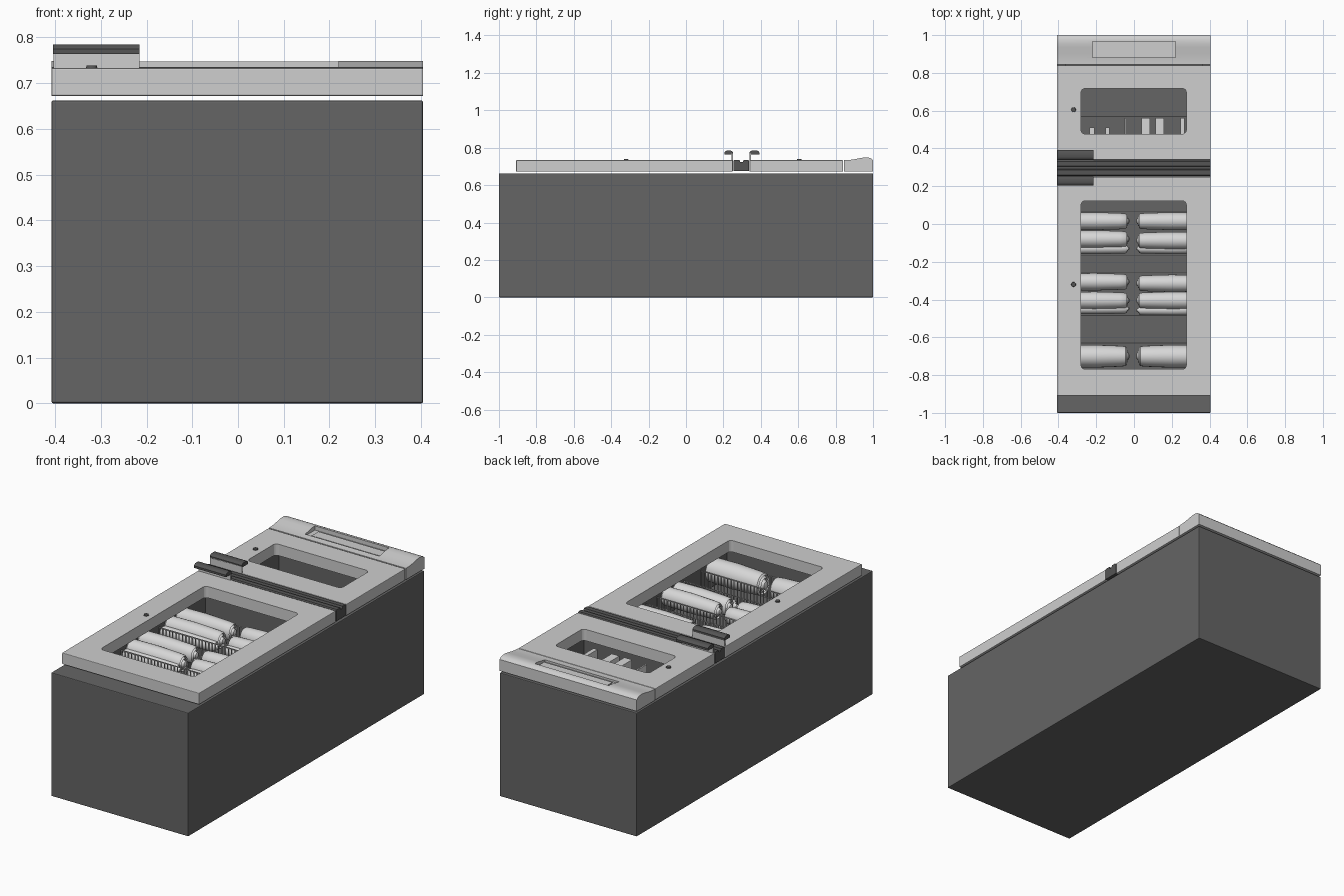
import bpy, bmesh, math

if "Cube" in bpy.data.objects:
    bpy.data.objects.remove(bpy.data.objects["Cube"], do_unlink=True)


def material(name, v):
    m = bpy.data.materials.new(name)
    m.use_nodes = True
    m.diffuse_color = (v, v, v, 1)
    m.node_tree.nodes["Principled BSDF"].inputs["Base Color"].default_value = (v, v, v, 1)
    return m


DARK = material("dark grey", 0.13)
TRIM = material("charcoal trim", 0.09)
LIGHT = material("light grey", 0.62)
PALE = material("pale wrap", 0.68)


def finish(bm, name, mat, smooth=False):
    bmesh.ops.recalc_face_normals(bm, faces=bm.faces)
    me = bpy.data.meshes.new(name)
    bm.to_mesh(me)
    bm.free()
    me.materials.append(mat)
    ob = bpy.data.objects.new(name, me)
    bpy.context.collection.objects.link(ob)
    if smooth:
        activate(ob)
        bpy.ops.object.shade_smooth_by_angle(angle=math.radians(35))
    return ob


def activate(ob):
    bpy.ops.object.select_all(action="DESELECT")
    ob.select_set(True)
    bpy.context.view_layer.objects.active = ob


def add_box(bm, x, y, z):
    """Add a box to a mesh from three (low, high) ranges."""
    verts = bmesh.ops.create_cube(bm, size=1)["verts"]
    for v in verts:
        for i, (lo, hi) in enumerate((x, y, z)):
            v.co[i] = lo if v.co[i] < 0 else hi
    return verts


def box(name, mat, x, y, z, bevel=0.0, vertical=False):
    bm = bmesh.new()
    add_box(bm, x, y, z)
    if bevel:
        edges = [e for e in bm.edges if not vertical
                 or abs(e.verts[0].co.z - e.verts[1].co.z) > 0.001]
        bmesh.ops.bevel(bm, geom=edges, offset=bevel, segments=4 if vertical else 2,
                        profile=0.5, affect="EDGES")
    return finish(bm, name, mat)


def cut(ob, x, y, z, bevel=0.0):
    """Cut a box, with rounded upright corners if asked, out of an object."""
    cutter = box("cutter", ob.data.materials[0], x, y, z, bevel, True)
    cutter.hide_render = True
    mod = ob.modifiers.new("opening", "BOOLEAN")
    mod.operation = "DIFFERENCE"
    mod.solver = "EXACT"
    mod.object = cutter
    activate(ob)
    bpy.ops.object.modifier_apply(modifier=mod.name)
    bpy.data.objects.remove(cutter, do_unlink=True)


def extrude_x(name, mat, profile, x0, x1, smooth=False):
    """Extrude a closed (y, z) profile along x."""
    bm = bmesh.new()
    face = bm.faces.new([bm.verts.new((x0, y, z)) for y, z in profile])
    ret = bmesh.ops.extrude_face_region(bm, geom=[face])
    for v in ret["geom"]:
        if isinstance(v, bmesh.types.BMVert):
            v.co.x = x1
    return finish(bm, name, mat, smooth)


def lathe_x(name, mat, profile, centre, squash=1.0, sides=24):
    """Turn an (x, radius) profile around an axis along x."""
    bm = bmesh.new()
    rings = []
    for x, r in profile:
        ring = []
        for i in range(sides):
            a = math.tau * i / sides
            ring.append(bm.verts.new((x, centre[0] + r * math.cos(a),
                                      centre[1] + r * squash * math.sin(a))))
        rings.append(ring)
    for a, b in zip(rings, rings[1:]):
        for i in range(sides):
            j = (i + 1) % sides
            bm.faces.new((a[i], a[j], b[j], b[i]))
    bm.faces.new(rings[0])
    bm.faces.new(rings[-1])
    return finish(bm, name, mat, True)


WIDE = (-0.408, 0.405)
LID_Z = (0.672, 0.733)
WINDOW = (-0.28, 0.277)

# Cabinet with two compartments
cabinet = box("cabinet", DARK, WIDE, (-1, 1), (0, 0.662), 0.004)
cut(cabinet, (-0.36, 0.36), (-0.86, 0.24), (0.25, 0.8))
cut(cabinet, (-0.36, 0.36), (0.35, 0.86), (0.25, 0.8))

# Lids with rounded windows and small lock studs
for name, y, win, stud in (("front_lid", (-0.908, 0.25), (-0.768, 0.122), -0.32),
                           ("rear_lid", (0.34, 0.84), (0.477, 0.717), 0.605)):
    lid = box(name, LIGHT, WIDE, y, LID_Z, 0.003)
    cut(lid, WINDOW, win, (0.6, 0.8), 0.02)
    bm = bmesh.new()
    bmesh.ops.create_cone(bm, cap_ends=True, segments=20, radius1=0.013, radius2=0.011, depth=0.008)
    bmesh.ops.translate(bm, verts=bm.verts, vec=(-0.32, stud, 0.735))
    finish(bm, name + "_stud", TRIM)

# Raised rear console with a shallow tray
console = extrude_x("rear_console", LIGHT,
                    [(0.845, 0.672), (0.845, 0.733), (0.87, 0.734), (0.9, 0.738),
                     (0.935, 0.745), (0.955, 0.748), (0.975, 0.747), (0.99, 0.742),
                     (1.0, 0.733), (1.0, 0.672)], *WIDE, smooth=True)
cut(console, (-0.22, 0.22), (0.882, 0.966), (0.725, 0.8))
box("tray_strip", LIGHT, (-0.19, 0.215), (0.895, 0.953), (0.725, 0.730))

# Cross rail with a centre groove
extrude_x("cross_rail", TRIM,
          [(0.254, 0.675), (0.254, 0.73), (0.26, 0.735), (0.286, 0.735), (0.29, 0.724),
           (0.304, 0.724), (0.308, 0.735), (0.332, 0.735), (0.338, 0.73), (0.338, 0.675)], *WIDE)

# Pair of lid handles: light upright and dark rounded grip
for name, wall, grip in (("front", (0.243, 0.25), (0.205, 0.252)),
                         ("rear", (0.34, 0.347), (0.34, 0.392))):
    box(name + "_handle_upright", LIGHT, (-0.403, -0.215), wall, (0.72, 0.768))
    a, b = grip
    extrude_x(name + "_handle_grip", TRIM,
              [(a, 0.764), (a, 0.775), (a + 0.006, 0.782), (a + 0.014, 0.785),
               (b - 0.014, 0.785), (b - 0.006, 0.782), (b, 0.775), (b, 0.764)],
              -0.405, -0.215, True)

# Wrapped rolls, mirrored in two rows, with ringed inner ends
ROLLS = ((0.015, 0.59, 0.045), (-0.084, 0.58, 0.045), (-0.13, 0.565, 0.028),
         (-0.31, 0.59, 0.044), (-0.405, 0.58, 0.045), (-0.452, 0.565, 0.028),
         (-0.70, 0.585, 0.058))
for n, (y, z, r) in enumerate(ROLLS):
    for side, label in ((-1, "right"), (1, "left")):
        inner = 0.032
        prof = [(0.35, r * 0.8), (0.34, r), (0.2, r * 1.04), (0.07, r * 0.95),
                (inner + 0.008, r * 0.9), (inner, r * 0.78), (inner + 0.012, r * 0.7),
                (inner - 0.004, r * 0.55), (inner + 0.01, r * 0.45),
                (inner - 0.01, r * 0.3), (inner - 0.014, r * 0.12)]
        lathe_x(f"roll_{n + 1}_{label}", PALE, [(side * x - 0.006, q) for x, q in prof],
                (y - 0.004 * side * (n % 2), z), 1.1)

# Wire baskets around the rolls
for n, (y0, y1) in enumerate(((-0.165, 0.068), (-0.485, -0.258), (-0.775, -0.63))):
    bm = bmesh.new()
    t = 0.002
    for y in (y0, y1):
        for i in range(37):
            x = -0.35 + i * 0.7 / 36
            add_box(bm, (x - t, x + t), (y - t, y + t), (0.48, 0.6))
        for z in (0.48, 0.6):
            add_box(bm, (-0.352, 0.352), (y - t, y + t), (z - t, z + t))
    finish(bm, f"basket_{n + 1}_wires", LIGHT)
    box(f"basket_{n + 1}_floor", DARK, (-0.352, 0.352), (y0, y1), (0.472, 0.478))

# Small cartons in the rear compartment
for n, (x0, x1, y1) in enumerate(((-0.235, -0.21, 0.51), (-0.15, -0.13, 0.51),
                                  (-0.05, -0.042, 0.56), (0.04, 0.085, 0.56),
                                  (0.115, 0.16, 0.56), (0.245, 0.268, 0.56))):
    box(f"carton_{n + 1}", PALE, (x0, x1), (0.4, y1), (0.46, 0.6))
box("carton_shelf", DARK, (-0.36, 0.36), (0.35, 0.57), (0.45, 0.46))
